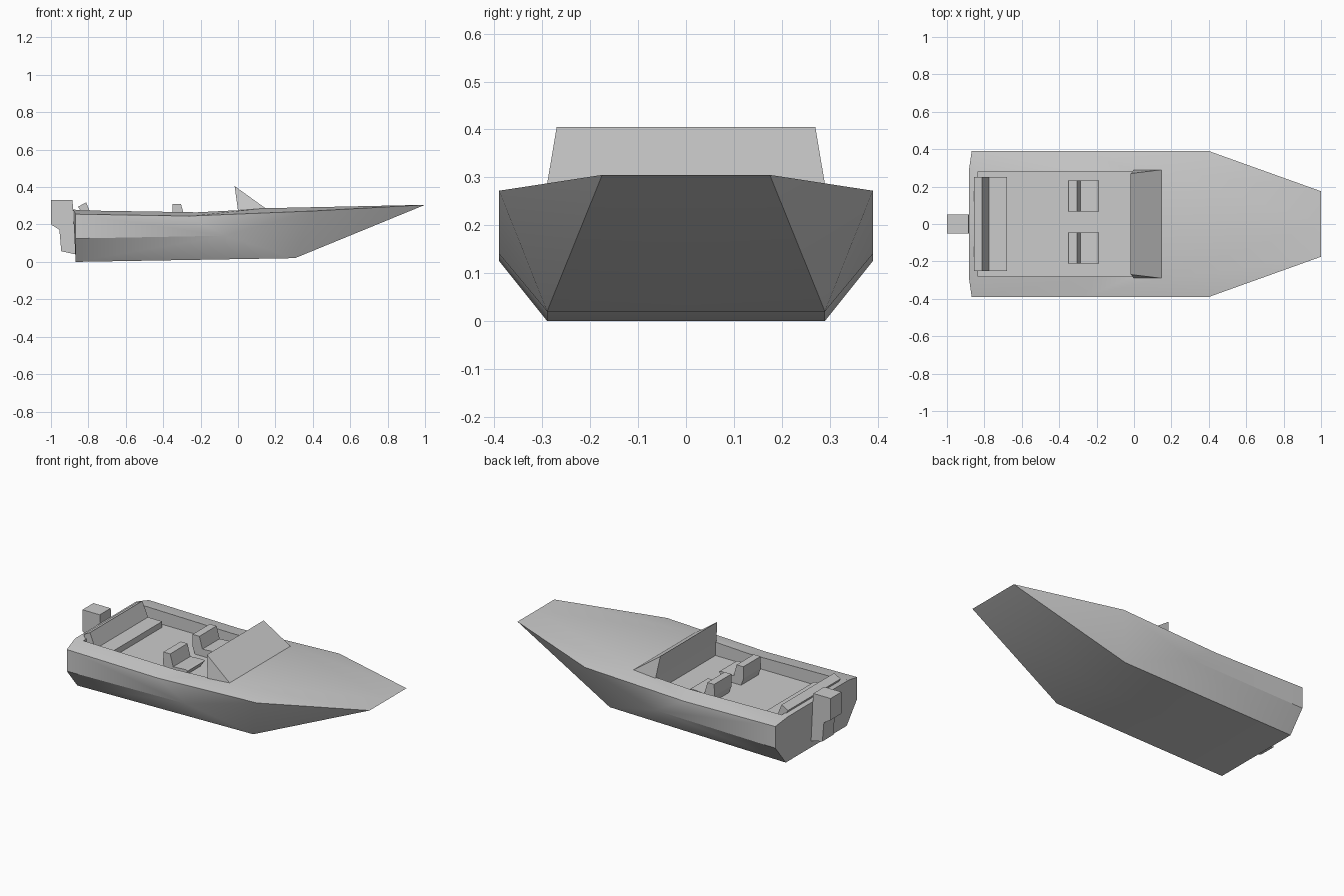
import bpy, bmesh, math

if "Cube" in bpy.data.objects:
    bpy.data.objects.remove(bpy.data.objects["Cube"])


def make_object(name, verts, faces, mirror=False, smooth=None):
    me = bpy.data.meshes.new(name)
    me.from_pydata(verts, [], faces)
    ob = bpy.data.objects.new(name, me)
    bpy.context.collection.objects.link(ob)
    bm = bmesh.new()
    bm.from_mesh(me)
    if mirror:
        # copy the half across y = 0 and weld the centreline
        dup = bmesh.ops.duplicate(bm, geom=bm.verts[:] + bm.edges[:] + bm.faces[:])["geom"]
        for v in dup:
            if isinstance(v, bmesh.types.BMVert):
                v.co.y *= -1
        bmesh.ops.remove_doubles(bm, verts=bm.verts[:], dist=1e-4)
    bmesh.ops.recalc_face_normals(bm, faces=bm.faces[:])
    bm.to_mesh(me)
    bm.free()
    if smooth:
        bpy.context.view_layer.objects.active = ob
        ob.select_set(True)
        bpy.ops.object.shade_smooth_by_angle(angle=math.radians(smooth))
        ob.select_set(False)
    return ob


def extrude_profile(name, profile, y0, half, top_half=None):
    """Side profile (x, z) extruded across y; top_half narrows the highest points."""
    top = max(z for _, z in profile)
    w = [top_half if top_half and z == top else half for _, z in profile]
    n = len(profile)
    verts = [(x, y0 + s * h, z) for s in (-1, 1) for (x, z), h in zip(profile, w)]
    faces = [tuple(range(n)), tuple(range(n, 2 * n))]
    faces += [(i, (i + 1) % n, (i + 1) % n + n, i + n) for i in range(n)]
    return make_object(name, verts, faces)


# hull with deck and sunken cockpit, modelled as one half
FLOOR = 0.195
pts = {
    "keel_stern": (-0.868, 0.29, 0.0), "keel_bow": (0.305, 0.29, 0.02), "tip": (1.0, 0.175, 0.305),
    "chine_stern": (-0.868, 0.39, 0.125), "chine_mid": (-0.07, 0.39, 0.14),
    "side_bow": (0.4, 0.39, 0.272), "side_dip": (-0.26, 0.39, 0.245), "side_stern": (-0.868, 0.39, 0.255),
    "stern_top": (-0.882, 0.29, 0.28),
    "rim_stern": (-0.835, 0.28, 0.275), "rim_dip": (-0.22, 0.28, 0.265), "rim_front": (0.0, 0.28, 0.276),
    "deck": (0.15, 0.29, 0.287),
    "floor_stern": (-0.835, 0.28, FLOOR), "floor_front": (0.0, 0.28, FLOOR),
}
for k in ("keel_stern", "keel_bow", "tip", "stern_top", "rim_stern", "rim_front", "deck", "floor_stern", "floor_front"):
    x, y, z = pts[k]
    pts["c_" + k] = (x, 0, z)
panels = [
    "c_keel_stern keel_stern keel_bow c_keel_bow",
    "c_keel_bow keel_bow tip c_tip",
    "keel_stern chine_stern chine_mid keel_bow",
    "chine_mid side_bow keel_bow", "keel_bow side_bow tip",
    "chine_stern side_stern side_dip side_bow chine_mid",
    "c_keel_stern c_stern_top stern_top side_stern chine_stern keel_stern",
    "stern_top c_stern_top c_rim_stern rim_stern",
    "side_stern stern_top rim_stern", "side_stern rim_stern rim_dip side_dip",
    "side_dip rim_dip rim_front", "side_dip rim_front deck", "side_dip deck side_bow",
    "deck tip side_bow", "deck c_deck c_tip tip",
    "rim_front c_rim_front c_deck deck",
    "rim_stern c_rim_stern c_floor_stern floor_stern",
    "rim_stern floor_stern floor_front rim_front rim_dip",
    "rim_front floor_front c_floor_front c_rim_front",
    "floor_stern c_floor_stern c_floor_front floor_front",
]
names = list(pts)
make_object("hull", list(pts.values()), [[names.index(n) for n in p.split()] for p in panels],
            mirror=True, smooth=38)

# windshield wedge
extrude_profile("windshield", [(0.0, 0.274), (0.148, 0.286), (-0.018, 0.405)], 0, 0.29, 0.27)

# pair of front seats
for side, y in (("right", -0.128), ("left", 0.15)):
    extrude_profile("seat_" + side, [(-0.335, FLOOR), (-0.22, FLOOR), (-0.188, 0.238), (-0.2, 0.243),
                                     (-0.285, 0.238), (-0.305, 0.31), (-0.35, 0.31), (-0.352, 0.24)], y, 0.082)

# rear bench with leaning backrest
extrude_profile("rear_bench", [(-0.834, FLOOR), (-0.68, FLOOR), (-0.68, 0.23), (-0.775, 0.23)
                               , (-0.812, 0.318), (-0.855, 0.295), (-0.834, 0.26)], 0, 0.25)

# outboard motor
extrude_profile("outboard_motor", [(-1.0, 0.33), (-1.0, 0.2), (-0.955, 0.172), (-0.945, 0.057),
                                   (-0.868, 0.04), (-0.875, 0.2), (-0.885, 0.33)], 0, 0.052)
